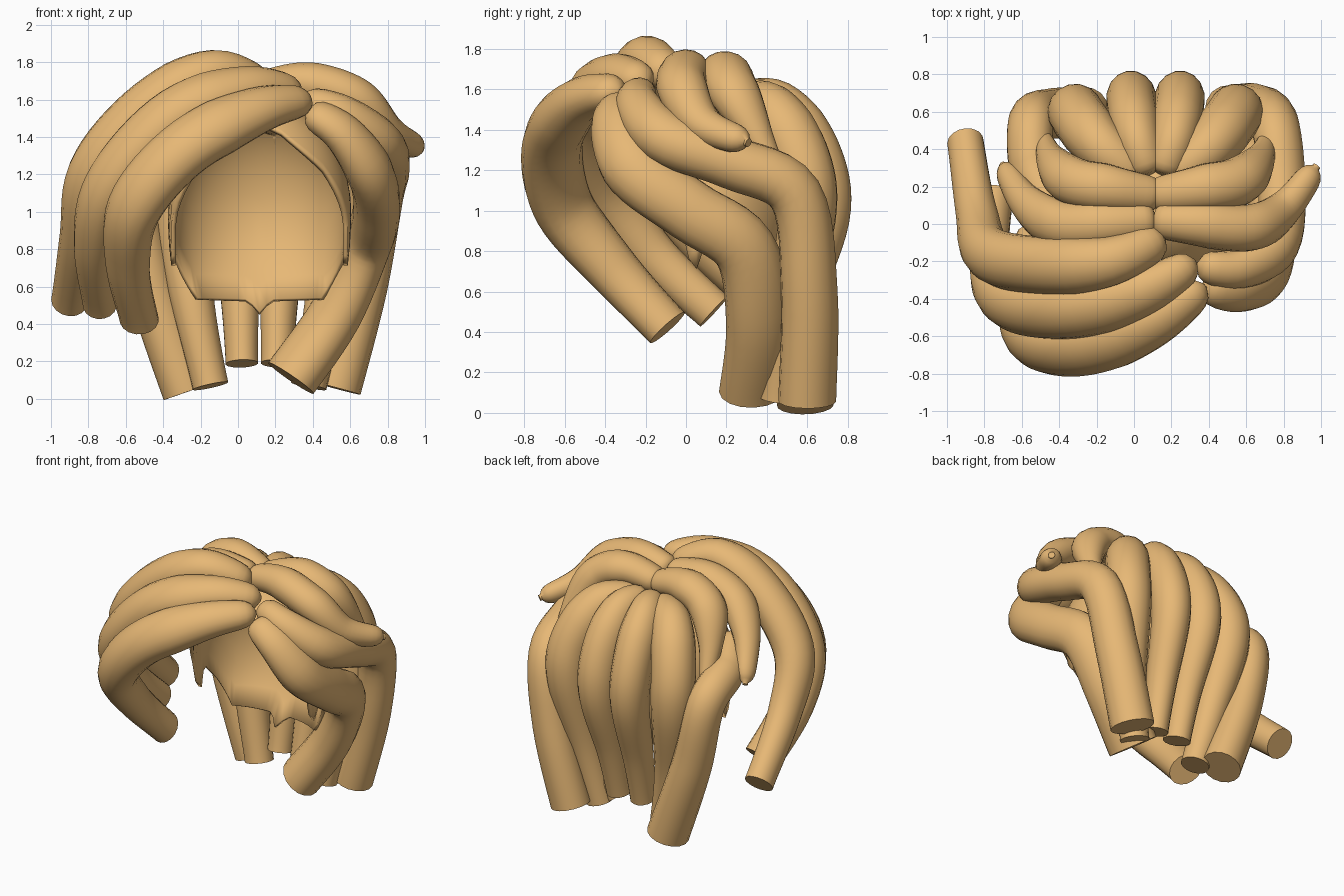
import bpy, bmesh, math
from mathutils import Vector

if "Cube" in bpy.data.objects:
    bpy.data.objects.remove(bpy.data.objects["Cube"])

HEAD = Vector((0.11, 0.05, 0.85))
MID = 0.115                       # symmetry plane of the head under the hair
mat = bpy.data.materials.new("hair_tan")
mat.diffuse_color = (0.80, 0.48, 0.18, 1)
mat.use_nodes = True
mat.node_tree.nodes["Principled BSDF"].inputs["Base Color"].default_value = mat.diffuse_color


def finish(name, bm):
    bmesh.ops.recalc_face_normals(bm, faces=bm.faces)
    me = bpy.data.meshes.new(name)
    bm.to_mesh(me)
    bm.free()
    me.shade_smooth()
    me.set_sharp_from_angle(angle=math.radians(50))
    me.materials.append(mat)
    ob = bpy.data.objects.new(name, me)
    bpy.context.collection.objects.link(ob)
    return ob


def spline(pts, u):
    """Catmull-Rom point at u in 0..1."""
    n = len(pts) - 1
    i = min(int(u * n), n - 1)
    t = u * n - i
    p = [Vector(pts[max(0, min(n, i + k))]) for k in (-1, 0, 1, 2)]
    return 0.5 * (2 * p[1] + (p[2] - p[0]) * t + (2 * p[0] - 5 * p[1] + 4 * p[2] - p[3]) * t * t
                  + (3 * p[1] - p[0] - 3 * p[2] + p[3]) * t ** 3)


def lock(name, pts, width, thick, root=0.6, tip=0.85, rings=36, sides=16):
    """Sweep an oval along pts; root and tip scale the ends, tips under 0.6 are rounded."""
    bm = bmesh.new()
    loops = []
    for k in range(rings + 1):
        u = k / rings
        p = spline(pts, u)
        tan = (spline(pts, min(1, u + .01)) - spline(pts, max(0, u - .01))).normalized()
        out = p - HEAD
        out = (out - tan * out.dot(tan)).normalized()
        side = tan.cross(out)
        s = root + (1 - root) * min(1, u / .3)
        if u > .5:
            e = (u - .5) / .5
            s = 1 + (tip - 1) * e * e * (3 - 2 * e)
        s *= math.sqrt(max(.04, 1 - (1 - min(1, u / .08)) ** 2))
        if tip < .6:
            s *= math.sqrt(max(.1, 1 - max(0, (u - .9) / .1) ** 2))
        loops.append([bm.verts.new(p + side * (width * s * math.cos(a)) + out * (thick * s * math.sin(a)))
                      for a in (2 * math.pi * j / sides for j in range(sides))])
    for a, b in zip(loops, loops[1:]):
        for j in range(sides):
            bm.faces.new((a[j], a[j - 1], b[j - 1], b[j]))
    bm.faces.new(loops[0])
    # blunt, slightly bevelled end
    end = bm.faces.new(loops[-1])
    bmesh.ops.inset_region(bm, faces=[end], thickness=.12 * thick * s)
    bmesh.ops.translate(bm, vec=tan * .012, verts=end.verts)
    return finish(name, bm)


def flip(pts):
    return [(2 * MID - x, y, z) for x, y, z in pts]


# fringe swept across to the -x side
lock("fringe_front", [(.38, -.33, 1.6), (.1, -.53, 1.54), (-.28, -.66, 1.34), (-.55, -.61, 1.03),
                      (-.59, -.37, .72), (-.53, -.1, .43)], .165, .14, .5, .72)
lock("fringe_middle", [(.33, -.2, 1.64), (.05, -.36, 1.66), (-.35, -.46, 1.51), (-.68, -.41, 1.15),
                       (-.77, -.2, .82), (-.74, .13, .51)], .16, .14, .5, .65)
lock("fringe_rear", [(.16, -.07, 1.66), (-.13, -.2, 1.745), (-.49, -.22, 1.55), (-.77, -.16, 1.22),
                     (-.84, .05, .88), (-.9, .43, .53)], .155, .14, .6, .7)

# long side locks on the +x side
lock("side_lock_front", [(.37, -.33, 1.54), (.56, -.35, 1.42), (.71, -.25, 1.2), (.74, .02, 1.0),
                         (.68, .29, .81), (.52, .36, .45), (.29, .33, .12)], .155, .125, .6, 1.12)
lock("side_lock_rear", [(.34, -.22, 1.6), (.56, -.24, 1.52), (.76, -.1, 1.36), (.79, .22, 1.24),
                        (.75, .54, 1.08), (.66, .61, .6), (.52, .6, .07)], .135, .125, .6, 1.1)
# its counterpart behind the -x ear
lock("ear_lock", [(-.42, .06, 1.35), (-.54, .28, 1.22), (-.55, .55, 1.06),
                  (-.46, .59, .6), (-.27, .59, .05)], .13, .12, .6, 1.12)

# short crown locks flicking outwards
lock("crown_lock_right", [(.1, .02, 1.66), (.35, .0, 1.69), (.62, -.02, 1.61), (.8, .08, 1.43),
                          (.97, .3, 1.34)], .125, .115, .7, .58)
lock("crown_lock_left", [(.12, .02, 1.66), (-.15, .0, 1.68), (-.4, .0, 1.58), (-.58, .12, 1.4),
                         (-.7, .31, 1.16)], .13, .115, .7, .5)
rear = [(.14, .15, 1.62), (-.12, .19, 1.68), (-.33, .23, 1.6), (-.44, .34, 1.4), (-.49, .48, 1.13)]
lock("crown_rear_left", rear, .13, .115, .7, .35)
lock("crown_rear_right", flip(rear), .13, .115, .7, .35)

# back locks, mirrored about the head centre
inner = [(.08, .26, 1.53), (.02, .45, 1.51), (-.01, .62, 1.28), (-.01, .67, .98), (.01, .55, .55), (.02, .47, .2)]
outer = [(.03, .24, 1.51), (-.17, .41, 1.5), (-.29, .56, 1.27), (-.31, .6, .98), (-.24, .51, .5), (-.15, .46, .08)]
for tag, fn in (("left", list), ("right", flip)):
    lock("back_inner_" + tag, fn(inner), .135, .15, .7, .65)
    lock("back_outer_" + tag, fn(outer), .15, .15, .7, .65)


# scalp shell with a hairline that rises around the face
hairline = [(0, .45), (8, .52), (50, .53), (70, .72), (88, .86), (97, .67), (106, .95),
            (130, 1.22), (160, 1.42), (180, 1.48)]


def hair_z(deg):
    for (a, z0), (b, z1) in zip(hairline, hairline[1:]):
        if deg <= b:
            return z0 + (z1 - z0) * (deg - a) / (b - a)


bm = bmesh.new()
N, M, TOP, EQ = 72, 16, 1.6, 1.0
top = bm.verts.new((MID, .1, TOP))
cols = []
for i in range(N):
    deg = i * 360 / N
    a = math.radians(deg)
    low = hair_z(min(deg, 360 - deg))
    end = math.acos((low - EQ) / (TOP - EQ)) if low > EQ else math.pi / 2 + (EQ - low)
    col = []
    for j in range(1, M + 1):
        t = end * j / M
        d = max(0, t - math.pi / 2)
        z = EQ + (TOP - EQ) * math.cos(t) if d == 0 else EQ - d
        r = math.sin(t) if d == 0 else 1
        # the nape draws in below the widest level
        x = MID + .49 * r * math.sin(a) * (1 - .4 * d * d)
        y = .09 + .44 * r * math.cos(a) * (1 - 1.9 * d * d if math.cos(a) > 0 else 1)
        col.append(bm.verts.new((x, y, z)))
    cols.append(col)
for i in range(N):
    a, b = cols[i - 1], cols[i]
    bm.faces.new((top, a[0], b[0]))
    for j in range(M - 1):
        bm.faces.new((a[j], a[j + 1], b[j + 1], b[j]))
scalp = finish("scalp", bm)
sol = scalp.modifiers.new("thickness", "SOLIDIFY")
sol.thickness = .025
